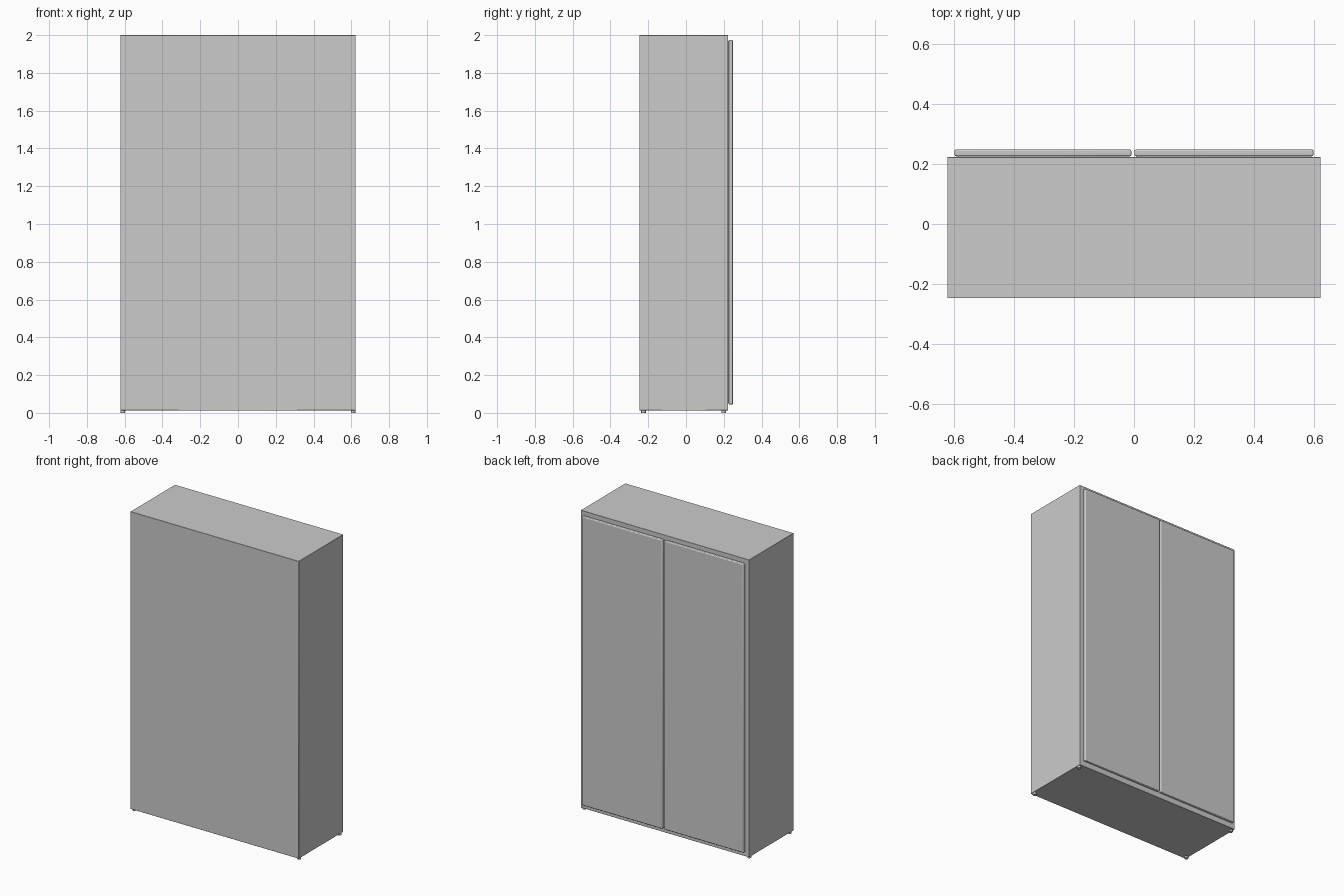
import bpy

if "Cube" in bpy.data.objects:
    bpy.data.objects.remove(bpy.data.objects["Cube"])


def box(name, lo, hi, bevel=0.0, segments=3):
    """Box between two corners, with optional rounded edges."""
    bpy.ops.mesh.primitive_cube_add(size=1, location=[(a + b) / 2 for a, b in zip(lo, hi)])
    ob = bpy.context.object
    ob.name = name
    ob.scale = [b - a for a, b in zip(lo, hi)]
    bpy.ops.object.transform_apply(location=False, rotation=False, scale=True)
    if bevel:
        mod = ob.modifiers.new("rounded_edges", 'BEVEL')
        mod.width = bevel
        mod.segments = segments
    bpy.ops.object.shade_smooth_by_angle()
    return ob


# Cabinet carcass
box("cabinet_body", (-0.622, -0.247, 0.013), (0.622, 0.223, 2.0), 0.001, 1)

# Two doors, each a rounded panel on a slightly inset backing strip
for side, x0, x1 in (("left", -0.598, -0.009), ("right", 0.001, 0.598)):
    box(side + "_door_backing", (x0 + 0.006, 0.222, 0.051), (x1 - 0.006, 0.229, 1.968))
    box(side + "_door", (x0, 0.226, 0.045), (x1, 0.248, 1.974), 0.005)

# Four short round feet at the corners
for x in (-0.609, 0.609):
    for y in (-0.225, 0.201):
        bpy.ops.mesh.primitive_cylinder_add(vertices=24, radius=0.012, depth=0.02,
                                            location=(x, y, 0.01))
        bpy.context.object.name = "foot"
        bpy.ops.object.shade_smooth_by_angle()
